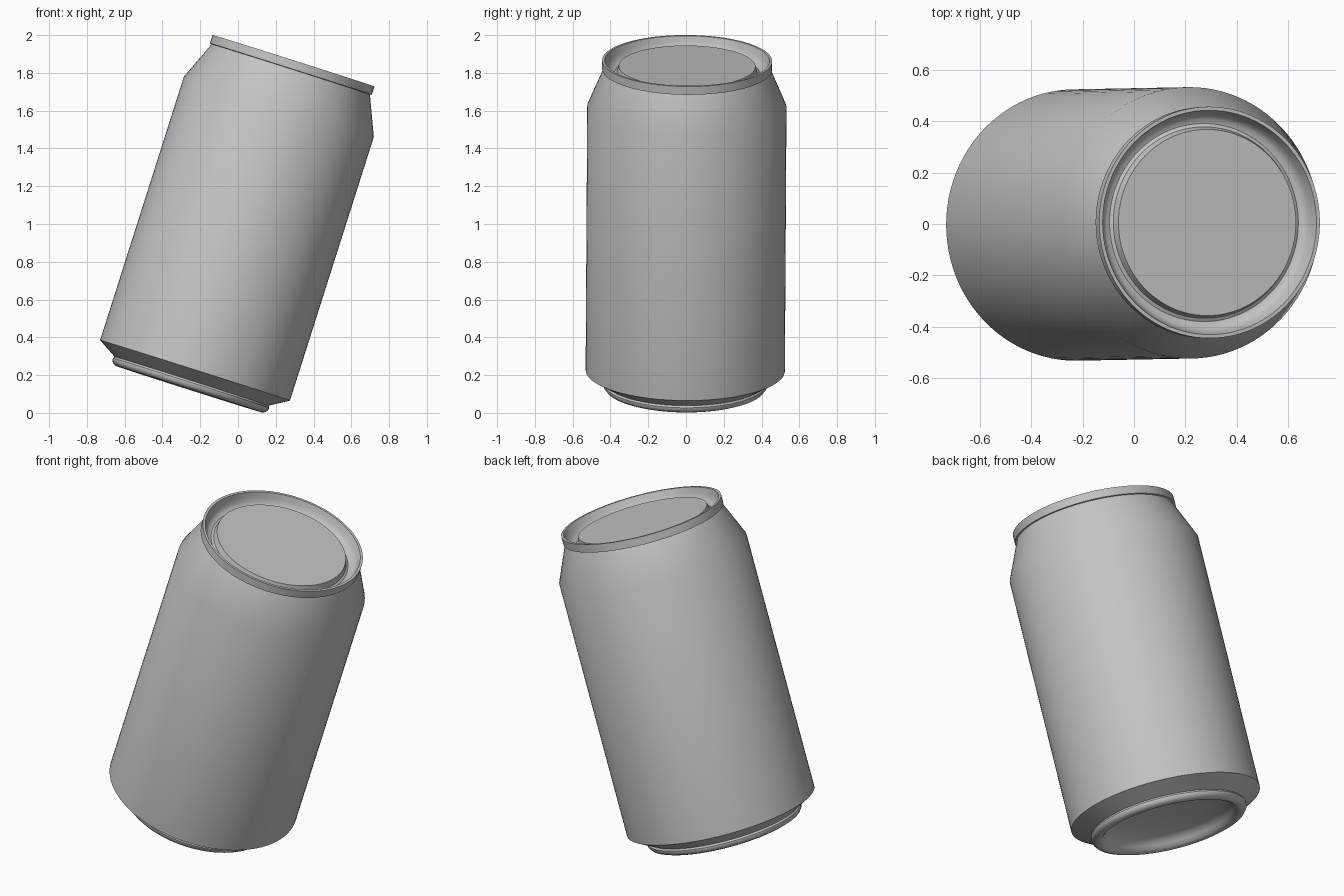
import bpy
import bmesh
from math import cos, sin, pi, radians
from mathutils import Matrix

if "Cube" in bpy.data.objects:
    bpy.data.objects.remove(bpy.data.objects["Cube"], do_unlink=True)

SIDES = 96

# Single plain metal colour
metal = bpy.data.materials.new("plain grey metal")
metal.use_nodes = True
grey = (0.55, 0.55, 0.55, 1)
metal.diffuse_color = grey
metal.node_tree.nodes["Principled BSDF"].inputs["Base Color"].default_value = grey

# The can leans to one side
lean = (Matrix.Translation((-0.2275, -0.004, 0.225))
        @ Matrix.Rotation(radians(-0.35), 4, "X")
        @ Matrix.Rotation(radians(17.64), 4, "Y"))


def lathe(name, profile):
    """Revolve (radius, height) points, listed from bottom to top."""
    bm = bmesh.new()
    rings = []
    for r, h in profile:
        if r == 0:
            rings.append([bm.verts.new((0, 0, h))] * SIDES)
        else:
            angles = [2 * pi * i / SIDES for i in range(SIDES)]
            rings.append([bm.verts.new((r * cos(a), r * sin(a), h)) for a in angles])
    for low, high in zip(rings, rings[1:]):
        for i in range(SIDES):
            j = (i + 1) % SIDES
            corners = dict.fromkeys((low[j], high[j], high[i], low[i]))
            bm.faces.new(list(corners))
    mesh = bpy.data.meshes.new(name)
    bm.to_mesh(mesh)
    bm.free()
    mesh.materials.append(metal)
    obj = bpy.data.objects.new(name, mesh)
    bpy.context.collection.objects.link(obj)
    obj.matrix_world = lean
    bpy.ops.object.select_all(action="DESELECT")
    obj.select_set(True)
    bpy.context.view_layer.objects.active = obj
    bpy.ops.object.shade_smooth_by_angle(angle=radians(35))


# Domed underside, standing bead and lower taper
dome = [(0.36 * sin(t * pi / 12), -0.075 + 0.075 * cos(t * pi / 12)) for t in range(7)]
lathe("base", dome + [(0.375, -0.095), (0.39, -0.104), (0.405, -0.105),
                      (0.422, -0.098), (0.433, -0.083), (0.434, -0.07),
                      (0.428, -0.06), (0.5275, 0)])

# Straight wall with sloping shoulder
lathe("body", [(0.5275, 0), (0.5275, 1.464), (0.44, 1.672)])

# Rolled rim, sunken groove and raised centre panel
lathe("lid", [(0.438, 1.672), (0.45, 1.674), (0.45, 1.72), (0.436, 1.72),
              (0.427, 1.69), (0.417, 1.665), (0.402, 1.652), (0.385, 1.648),
              (0.372, 1.655), (0.362, 1.69), (0, 1.69)])
